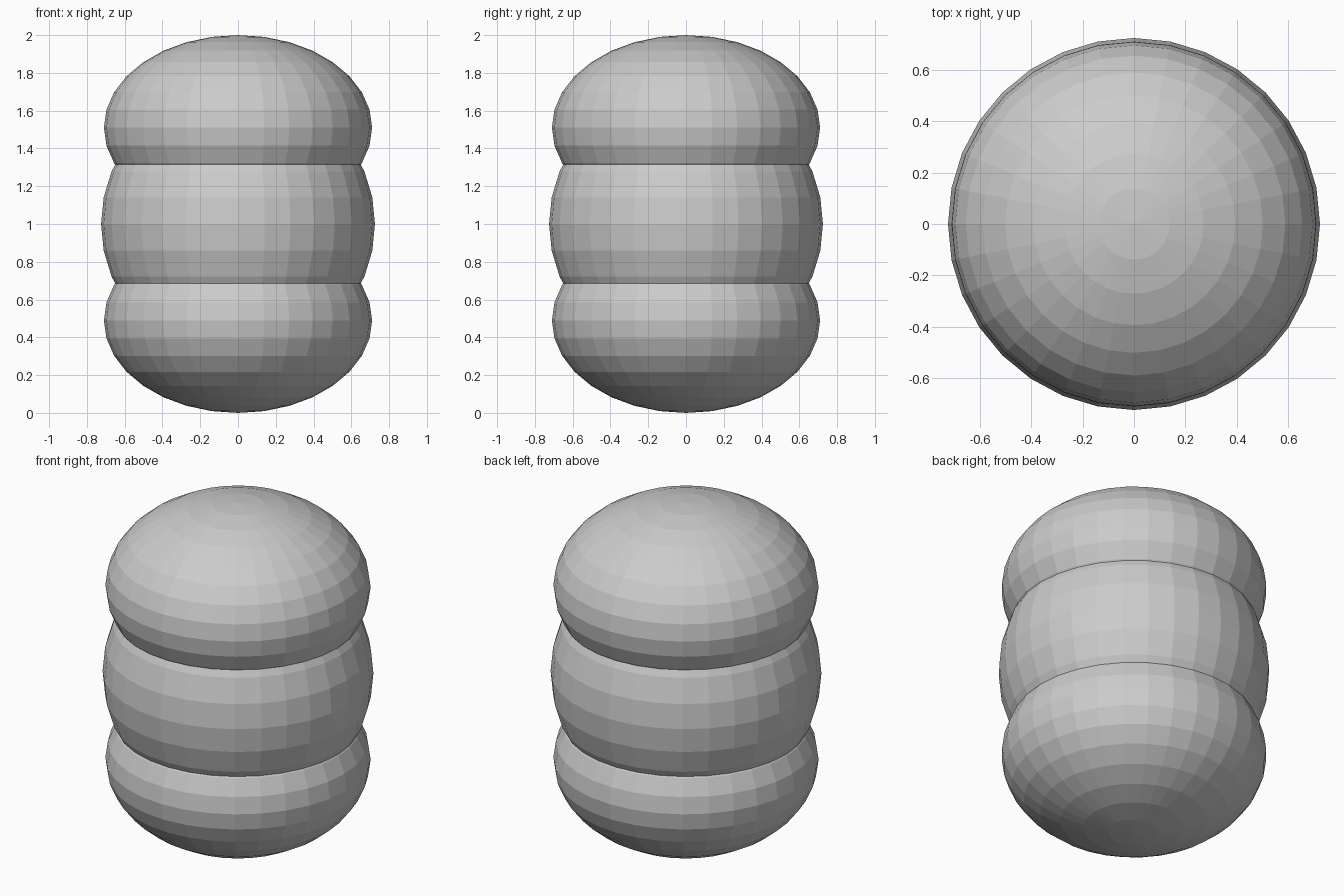
import bpy

if "Cube" in bpy.data.objects:
    bpy.data.objects.remove(bpy.data.objects["Cube"])


def lobe(name, z, radius, half_height):
    """Flat-faced squashed sphere."""
    bpy.ops.mesh.primitive_uv_sphere_add(segments=32, ring_count=16, radius=1, location=(0, 0, z))
    ob = bpy.context.object
    ob.name = name
    ob.scale = (radius, radius, half_height)
    bpy.ops.object.transform_apply(location=False, rotation=False, scale=True)
    return ob


# Three overlapping stacked lobes: flattened ends, round middle
lobe("bottom_lobe", 0.49, 0.71, 0.49)
lobe("middle_lobe", 1.0, 0.725, 0.725)
lobe("top_lobe", 1.51, 0.71, 0.49)
